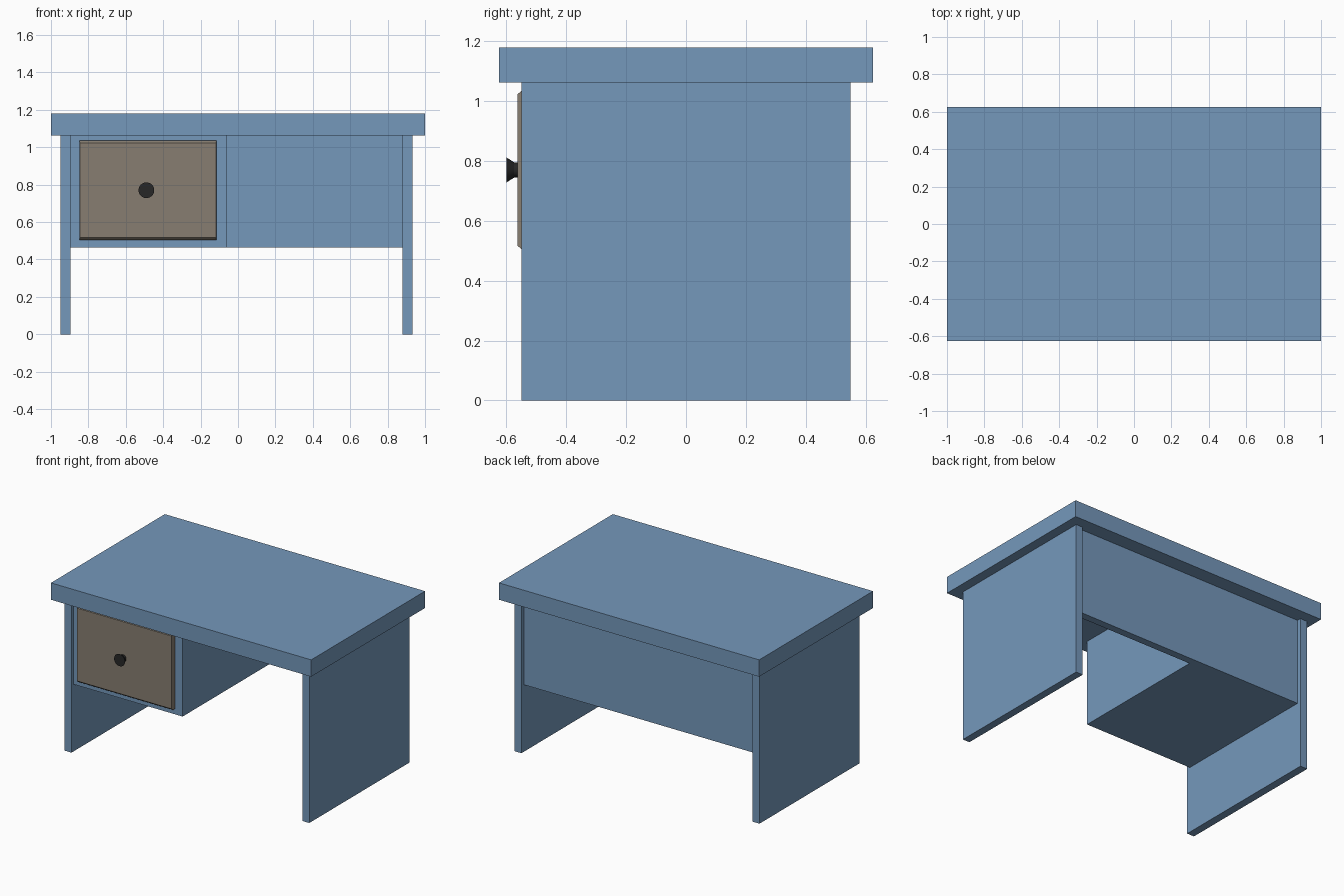
import bpy, bmesh, math
from mathutils import Matrix

if "Cube" in bpy.data.objects:
    bpy.data.objects.remove(bpy.data.objects["Cube"])


def material(name, rgb):
    m = bpy.data.materials.new(name)
    m.diffuse_color = (*rgb, 1)
    m.use_nodes = True
    m.node_tree.nodes["Principled BSDF"].inputs["Base Color"].default_value = m.diffuse_color
    return m


def add_object(name, bm, mat):
    bmesh.ops.recalc_face_normals(bm, faces=bm.faces)
    me = bpy.data.meshes.new(name)
    bm.to_mesh(me)
    bm.free()
    ob = bpy.data.objects.new(name, me)
    bpy.context.collection.objects.link(ob)
    me.materials.append(mat)
    return ob


def box_mesh(x, y, z):
    """Box mesh from (min, max) ranges."""
    bm = bmesh.new()
    bmesh.ops.create_cube(bm, size=1)
    for v in bm.verts:
        v.co = (x[v.co.x > 0], y[v.co.y > 0], z[v.co.z > 0])
    return bm


blue = material("desk_blue", (0.178, 0.314, 0.497))
brown = material("drawer_brown", (0.245, 0.208, 0.165))
black = material("knob_black", (0.02, 0.02, 0.02))

# Table top, side panels, back panel and drawer cabinet
for name, x, y, z in [
    ("desk_top", (-1, 1), (-0.625, 0.625), (1.063, 1.18)),
    ("left_side_panel", (-0.95, -0.895), (-0.55, 0.55), (0, 1.063)),
    ("right_side_panel", (0.88, 0.933), (-0.55, 0.55), (0, 1.063)),
    ("back_panel", (-0.895, 0.88), (0.47, 0.522), (0.465, 1.063)),
    ("drawer_cabinet", (-0.895, -0.058), (-0.525, 0.47), (0.465, 1.063)),
]:
    add_object(name, box_mesh(x, y, z), blue)

# Drawer front: box with its front face pulled out and narrowed to a chamfer
bm = box_mesh((-0.848, -0.115), (-0.549, -0.525), (0.505, 1.035))
bm.normal_update()
face = min(bm.faces, key=lambda f: f.calc_center_median().y)
new = bmesh.ops.extrude_discrete_faces(bm, faces=[face])["faces"][0]
for v in new.verts:
    v.co.x += 0.003 if v.co.x < -0.5 else -0.003
    v.co.y = -0.563
    v.co.z += 0.012 if v.co.z < 0.77 else -0.012
add_object("drawer_front", bm, brown)

# Knob: lathed profile of (radius, y)
bm = bmesh.new()
profile = [(0, -0.562), (0.025, -0.562), (0.025, -0.574), (0.042, -0.6), (0, -0.6)]
verts = [bm.verts.new((r, y, 0)) for r, y in profile]
edges = [bm.edges.new(p) for p in zip(verts, verts[1:])]
bmesh.ops.spin(bm, geom=verts + edges, cent=(0, 0, 0), axis=(0, 1, 0),
               angle=math.tau, steps=32)
bmesh.ops.remove_doubles(bm, verts=bm.verts, dist=1e-5)
bmesh.ops.transform(bm, matrix=Matrix.Translation((-0.49, 0, 0.77)), verts=bm.verts)
knob = add_object("drawer_knob", bm, black)
bpy.context.view_layer.objects.active = knob
knob.select_set(True)
bpy.ops.object.shade_smooth_by_angle(angle=math.radians(30))
